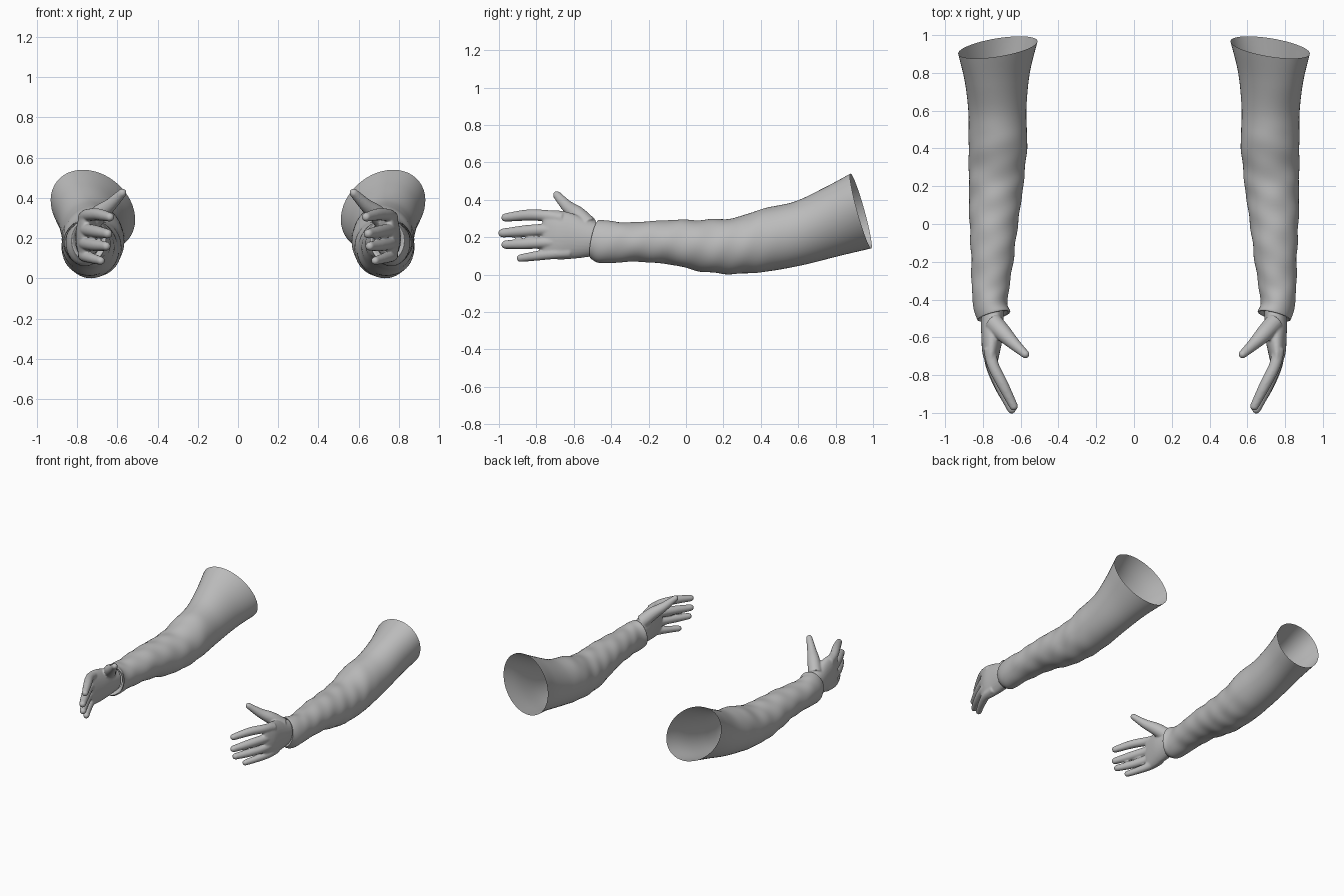
import bpy, bmesh, math
from mathutils import Vector

cube = bpy.data.objects.get("Cube")
if cube:
    bpy.data.objects.remove(cube)

grey = bpy.data.materials.new("plain grey")
grey.use_nodes = True
GREY = (0.5, 0.5, 0.5, 1)
grey.diffuse_color = GREY
grey.node_tree.nodes["Principled BSDF"].inputs["Base Color"].default_value = GREY


def spline(rows, steps):
    """Smooth interpolation through rows of numbers."""
    rows = [Vector(r) for r in rows]
    padded = [2 * rows[0] - rows[1]] + rows + [2 * rows[-1] - rows[-2]]
    out = []
    for a, b, c, d in zip(padded, padded[1:], padded[2:], padded[3:]):
        for i in range(steps):
            t = i / steps
            out.append(b + (c - a) * t / 2 + (2 * a - 5 * b + 4 * c - d) * t * t / 2
                       + (3 * b - a - 3 * c + d) * t ** 3 / 2)
    return out + [rows[-1]]


def loft(bm, rings, capped):
    """Skin a list of point rings, optionally closing both ends."""
    rows = [[bm.verts.new(p) for p in ring] for ring in rings]
    n = len(rows[0])
    faces = [bm.faces.new((a[i], a[(i + 1) % n], b[(i + 1) % n], b[i]))
             for a, b in zip(rows, rows[1:]) for i in range(n)]
    if capped:
        faces += [bm.faces.new(rows[0][::-1]), bm.faces.new(rows[-1])]
    bmesh.ops.recalc_face_normals(bm, faces=faces)


def finish(bm, name, side):
    if side < 0:
        bmesh.ops.scale(bm, vec=(-1, 1, 1), verts=bm.verts)
        bmesh.ops.reverse_faces(bm, faces=bm.faces)
    mesh = bpy.data.meshes.new(name)
    bm.to_mesh(mesh)
    bm.free()
    mesh.materials.append(grey)
    mesh.shade_smooth()
    obj = bpy.data.objects.new(name, mesh)
    bpy.context.collection.objects.link(obj)
    return obj


# Sleeve stations: y, inner x, outer x, bottom z, top z,
# slant along height, slant along width, sideways lean
SLEEVE = [
    (-.47, .68, .81, .11, .27, .02, -.02, 0),
    (-.487, .665, .823, .09, .285, .02, -.02, 0),
    (-.48, .655, .832, .08, .293, .02, -.02, 0),
    (-.43, .67, .85, .06, .287, .02, -.01, 0),
    (-.3, .655, .86, .07, .28, 0, 0, 0),
    (-.1, .627, .865, .055, .29, 0, 0, 0),
    (.1, .6, .873, .015, .295, 0, 0, 0),
    (.27, .58, .875, .003, .305, 0, 0, 0),
    (.42, .565, .875, .015, .355, 0, 0, 0),
    (.6, .57, .877, .05, .39, -.02, 0, .01),
    (.78, .555, .895, .1, .465, -.04, -.01, .03),
    (.935, .517, .925, .14, .54, -.055, -.02, .05),
]


def sleeve(side):
    rings = []
    for y, x0, x1, z0, z1, tilt, yaw, lean in spline(SLEEVE, 8):
        # cloth folds fade out toward the shoulder and the cuff rim
        fade = max(0, min(1, (y + .47) * 8, (.55 - y) * 3))
        ring = []
        for k in range(48):
            a = math.tau * k / 48
            u, v = math.cos(a), math.sin(a)
            fold = 1 + fade * (.022 * math.sin(24 * y + 2 * a) * math.sin(a + 9 * y)
                               + .014 * math.sin(43 * y - 3 * a))
            ring.append(((x0 + x1) / 2 + (x1 - x0) / 2 * u * fold + lean * v,
                         y + tilt * v + yaw * u,
                         (z0 + z1) / 2 + (z1 - z0) / 2 * v * fold))
        rings.append(ring)
    bm = bmesh.new()
    loft(bm, rings, False)
    finish(bm, ("left" if side > 0 else "right") + "_sleeve", side)


# Digit paths: x, y, z, radius
DIGITS = {
    "index": [(.765, -.66, .3, .034), (.745, -.75, .315, .031),
              (.695, -.85, .318, .03), (.637, -.965, .305, .023)],
    "middle": [(.765, -.66, .235, .034), (.75, -.75, .24, .032),
               (.705, -.86, .233, .031), (.648, -.98, .222, .024)],
    "ring": [(.765, -.66, .175, .034), (.755, -.75, .172, .031),
             (.71, -.86, .165, .029), (.655, -.965, .16, .023)],
    "little": [(.765, -.62, .12, .033), (.76, -.71, .112, .03),
               (.725, -.8, .1, .026), (.682, -.885, .088, .021)],
    "thumb": [(.745, -.52, .26, .05), (.69, -.58, .32, .045),
              (.635, -.635, .365, .033), (.575, -.69, .425, .022)],
}

# Palm stations: y, inner x, outer x, bottom z, top z
PALM = [
    (-.44, .69, .805, .11, .27),
    (-.52, .69, .81, .095, .29),
    (-.6, .695, .808, .085, .325),
    (-.68, .71, .803, .08, .343),
    (-.74, .725, .785, .09, .337),
    (-.765, .74, .77, .12, .31),
]


def digit(bm, path):
    points = spline(path, 6)
    tip, heading = points[-1], (points[-1] - points[-2]).to_3d().normalized()
    # round off the fingertip
    for t in (.4, .7, .9, .98):
        p = tip.to_3d() + heading * tip.w * t
        points.append(Vector((*p, tip.w * math.sqrt(1 - t * t))))
    rings = []
    for i, p in enumerate(points):
        ahead = points[min(i + 1, len(points) - 1)] - points[max(i - 1, 0)]
        d = ahead.to_3d().normalized()
        u = d.cross(Vector((0, 0, 1))).normalized()
        v = u.cross(d)
        rings.append([p.to_3d() + p.w * (u * math.cos(a) + v * math.sin(a))
                      for a in (math.tau * k / 16 for k in range(16))])
    loft(bm, rings, True)


def hand(side):
    bm = bmesh.new()
    rings = []
    for y, x0, x1, z0, z1 in spline(PALM, 4):
        rings.append([((x0 + x1) / 2 + (x1 - x0) / 2 * math.cos(a), y,
                       (z0 + z1) / 2 + (z1 - z0) / 2 * math.sin(a))
                      for a in (math.tau * k / 32 for k in range(32))])
    loft(bm, rings, True)
    for path in DIGITS.values():
        digit(bm, path)
    obj = finish(bm, ("left" if side > 0 else "right") + "_hand", side)
    # fuse palm and digits into one soft skin
    fuse = obj.modifiers.new("fuse", "REMESH")
    fuse.mode = "VOXEL"
    fuse.voxel_size = .006
    fuse.use_smooth_shade = True
    soften = obj.modifiers.new("soften", "SMOOTH")
    soften.factor = .5
    soften.iterations = 6


for side in (1, -1):
    sleeve(side)
    hand(side)
